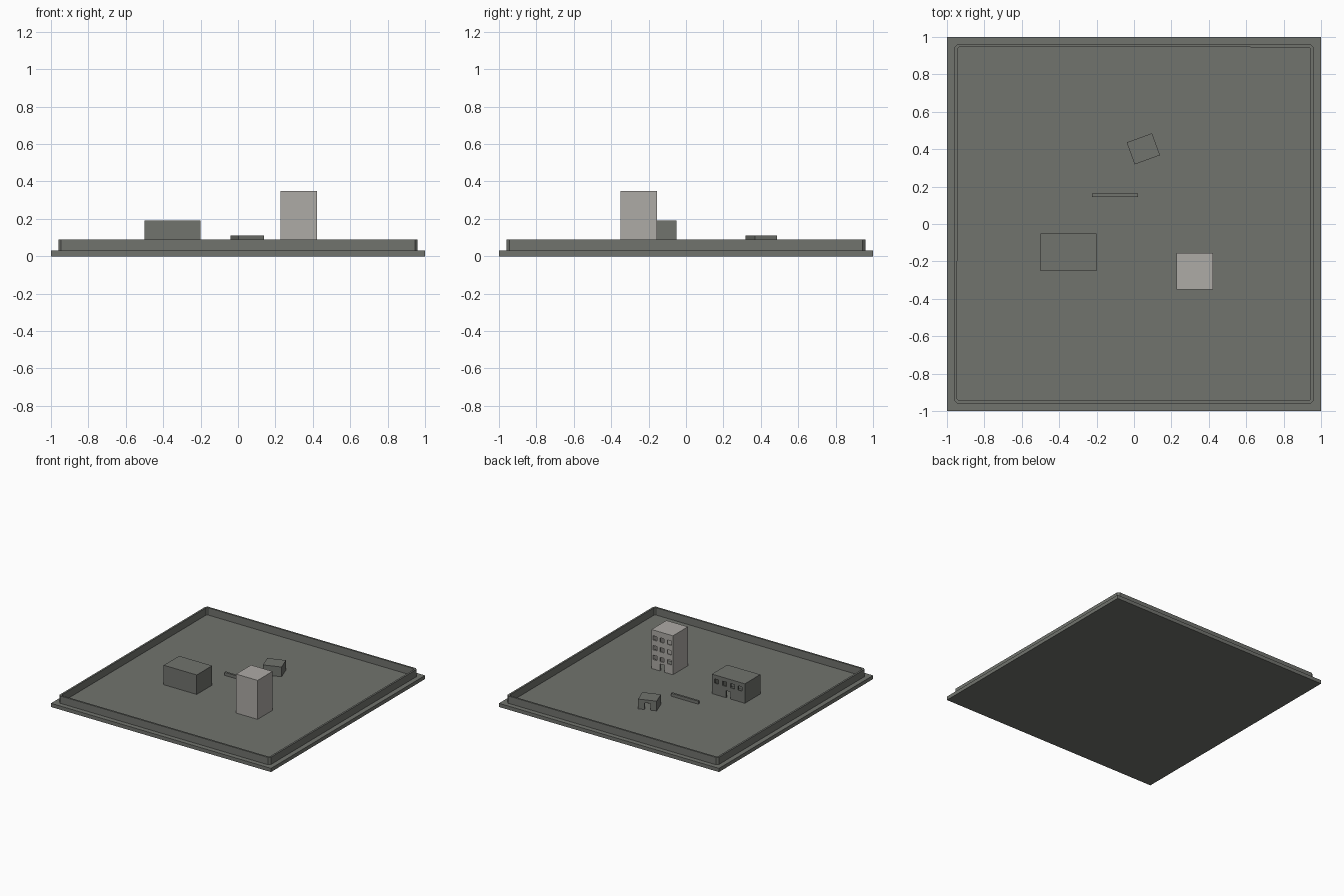
import bpy, bmesh, math
from mathutils import Matrix, Vector

if "Cube" in bpy.data.objects:
    bpy.data.objects.remove(bpy.data.objects["Cube"])

FLOOR = 0.03      # top of the ground slab
SHELL = 0.012     # thickness of building walls


def colour(name, rgb):
    m = bpy.data.materials.new(name)
    m.diffuse_color = (*rgb, 1)
    m.use_nodes = True
    m.node_tree.nodes["Principled BSDF"].inputs["Base Color"].default_value = m.diffuse_color
    return m


concrete = colour("green_grey_concrete", (0.165, 0.172, 0.155))
pale = colour("pale_grey_plaster", (0.42, 0.405, 0.38))


def add_object(name, bm, mat):
    bmesh.ops.recalc_face_normals(bm, faces=bm.faces)
    me = bpy.data.meshes.new(name)
    bm.to_mesh(me)
    bm.free()
    me.materials.append(mat)
    ob = bpy.data.objects.new(name, me)
    bpy.context.collection.objects.link(ob)
    return ob


def box(name, lo, hi, mat):
    lo, hi = Vector(lo), Vector(hi)
    bm = bmesh.new()
    bmesh.ops.create_cube(bm, size=1, matrix=Matrix.Translation((lo + hi) / 2)
                          @ Matrix.Diagonal((*(hi - lo), 1)))
    return add_object(name, bm, mat)


def building(name, centre, w, d, top, mat, windows=(), win=0.036,
             door=(0.042, 0.058), angle=0):
    """Hollow block with openings in its back wall; windows are (x, z) centres."""
    ob = box(name, (-w / 2, -d / 2, FLOOR), (w / 2, d / 2, top), mat)
    cuts = [((-w / 2 + SHELL, -d / 2 + SHELL, FLOOR - 0.05),
             (w / 2 - SHELL, d / 2 - SHELL, top - SHELL)),
            ((-door[0] / 2, d / 2 - 2 * SHELL, FLOOR - 0.04),
             (door[0] / 2, d / 2 + 0.02, FLOOR + door[1]))]
    for x, z in windows:
        cuts.append(((x - win / 2, d / 2 - 2 * SHELL, z - win / 2),
                     (x + win / 2, d / 2 + 0.02, z + win / 2)))
    cutters = []
    for lo, hi in cuts:
        c = box("opening_cutter", lo, hi, mat)
        c.hide_render = True
        mod = ob.modifiers.new("opening", 'BOOLEAN')
        mod.operation, mod.solver, mod.object = 'DIFFERENCE', 'EXACT', c
        cutters.append(c)
    # Apply the openings and discard the cutters
    deps = bpy.context.evaluated_depsgraph_get()
    me = bpy.data.meshes.new_from_object(ob.evaluated_get(deps))
    ob.modifiers.clear()
    ob.data = me
    for c in cutters:
        bpy.data.objects.remove(c)
    ob.location = (*centre, 0)
    ob.rotation_euler.z = angle
    return ob


# Ground slab
box("ground_slab", (-1, -1, 0), (1, 1, FLOOR), concrete)


# Perimeter wall: square ring with clipped corners
def ring(bm, r, c, z):
    pts = []
    for k in range(4):
        rot = Matrix.Rotation(k * math.pi / 2, 3, 'Z')
        pts += [rot @ Vector((r, r - c, z)), rot @ Vector((r - c, r, z))]
    return [bm.verts.new(p) for p in pts]


bm = bmesh.new()
loops = [ring(bm, 0.96, 0.015, FLOOR), ring(bm, 0.96, 0.015, 0.09),
         ring(bm, 0.945, 0.01, 0.09), ring(bm, 0.945, 0.01, FLOOR)]
for a, b in zip(loops, loops[1:] + loops[:1]):
    for i in range(8):
        j = (i + 1) % 8
        bm.faces.new((a[i], a[j], b[j], b[i]))
add_object("perimeter_wall", bm, concrete)

# Tower block: three storeys of three windows over a door
building("tower_block", (0.325, -0.252), 0.195, 0.195, 0.35, pale,
         [(x, z) for x in (-0.065, 0, 0.065) for z in (0.125, 0.205, 0.285)])

# Long house: one row of four windows
building("long_house", (-0.35, -0.15), 0.30, 0.20, 0.19, concrete,
         [(x, 0.14) for x in (-0.107, -0.036, 0.036, 0.107)])

# Small hut with only a doorway, turned slightly
building("small_hut", (0.05, 0.402), 0.144, 0.125, 0.11, concrete,
         door=(0.045, 0.055), angle=math.radians(20))

# Low barrier
box("low_barrier", (-0.225, 0.145, FLOOR), (0.022, 0.162, 0.055), concrete)
